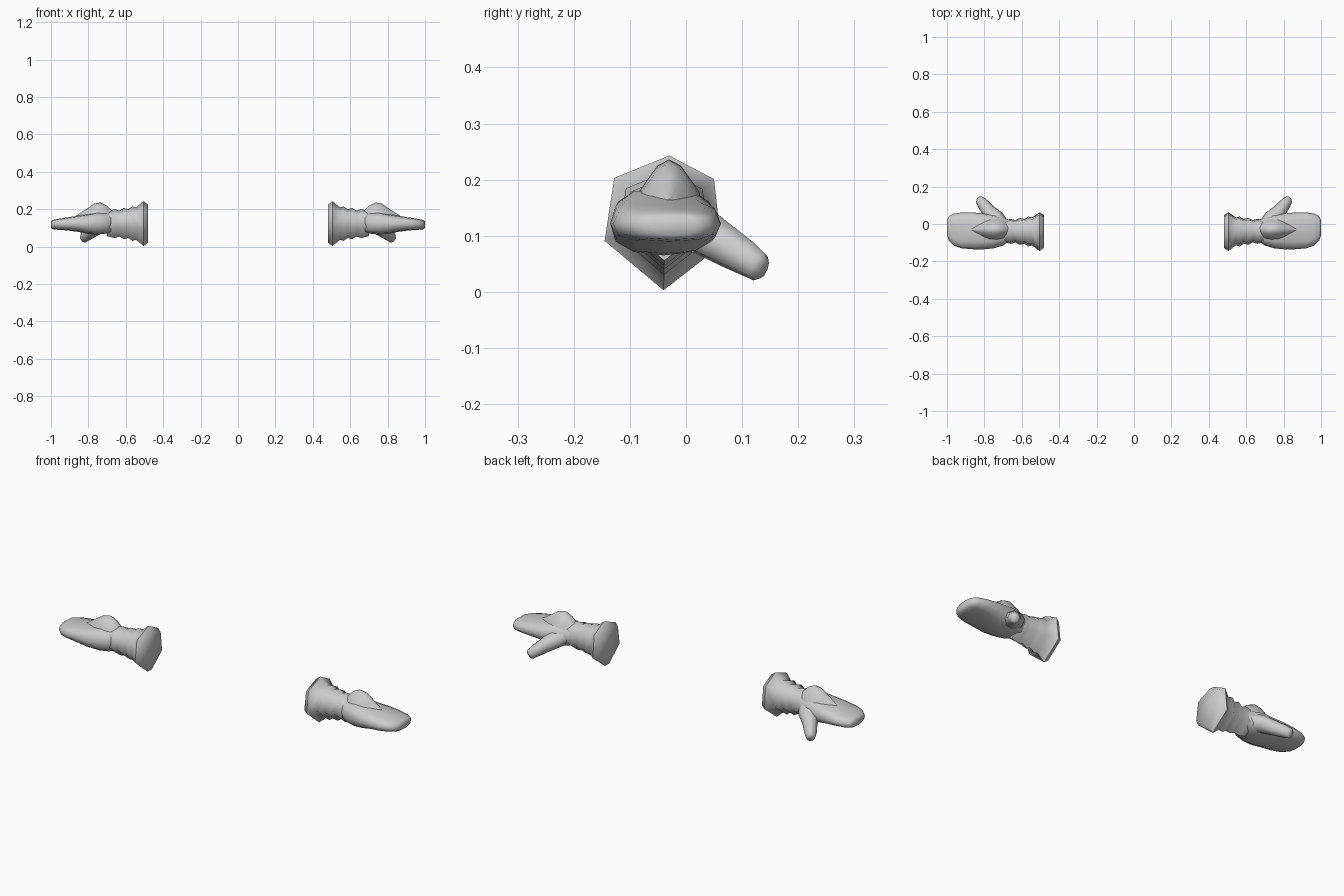
import bpy, bmesh, math
from mathutils import Vector

if "Cube" in bpy.data.objects:
    bpy.data.objects.remove(bpy.data.objects["Cube"])

fabric = bpy.data.materials.new("light_grey_fabric")
fabric.diffuse_color = (0.6, 0.6, 0.6, 1)
fabric.use_nodes = True
fabric.node_tree.nodes["Principled BSDF"].inputs["Base Color"].default_value = fabric.diffuse_color


def loft(name, rings, side):
    """Skin a closed tube through equal-sized rings, capped at both ends."""
    bm = bmesh.new()
    loops = [[bm.verts.new((p[0] * side, p[1], p[2])) for p in r] for r in rings]
    n = len(loops[0])
    for a, b in zip(loops, loops[1:]):
        for i in range(n):
            j = (i + 1) % n
            bm.faces.new((a[i], a[j], b[j], b[i]))
    bm.faces.new(loops[0])
    bm.faces.new(loops[-1])
    bmesh.ops.recalc_face_normals(bm, faces=bm.faces)
    me = bpy.data.meshes.new(name)
    bm.to_mesh(me)
    bm.free()
    me.materials.append(fabric)
    ob = bpy.data.objects.new(name, me)
    bpy.context.collection.objects.link(ob)
    bpy.ops.object.select_all(action='DESELECT')
    ob.select_set(True)
    bpy.context.view_layer.objects.active = ob
    bpy.ops.object.shade_smooth_by_angle(angle=math.radians(60))
    return ob


# Lopsided hexagon of the cuff, (y, z) around its centre
CY, CZ = -0.037, 0.123
HEX = [(0.007, 0.12), (0.087, 0.078), (0.1, -0.04),
       (-0.003, -0.12), (-0.108, -0.032), (-0.091, 0.08)]
# Pleats: x, scale
CUFF = [(0.48, 0.84), (0.505, 1.0), (0.545, 0.72), (0.565, 0.77), (0.585, 0.64),
        (0.61, 0.69), (0.635, 0.58), (0.66, 0.64), (0.70, 0.56)]


def oval(x, y0, y1, z0, z1, n=12, power=0.75):
    """Rounded-box ring across the hand."""
    ring = []
    for i in range(n):
        a = 2 * math.pi * i / n
        c, s = math.cos(a), math.sin(a)
        ring.append((x, (y0 + y1) / 2 + (y1 - y0) / 2 * math.copysign(abs(c) ** power, c),
                     (z0 + z1) / 2 + (z1 - z0) / 2 * math.copysign(abs(s) ** power, s)))
    return ring


# Hand: x, y range, z range
HAND = [(0.66, -0.085, 0.02, 0.08, 0.175), (0.70, -0.115, 0.035, 0.07, 0.18),
        (0.75, -0.13, 0.05, 0.065, 0.185), (0.80, -0.135, 0.055, 0.068, 0.175),
        (0.86, -0.135, 0.062, 0.08, 0.165), (0.92, -0.13, 0.062, 0.087, 0.155),
        (0.965, -0.115, 0.055, 0.09, 0.148), (0.99, -0.09, 0.042, 0.093, 0.142),
        (1.0, -0.06, 0.02, 0.10, 0.135)]

# Raised back-of-hand pad: x, half width, base z, top z
PAD = [(0.645, 0.012, 0.155, 0.172), (0.67, 0.04, 0.14, 0.19), (0.70, 0.062, 0.13, 0.218),
       (0.735, 0.07, 0.125, 0.236), (0.77, 0.067, 0.125, 0.229), (0.80, 0.056, 0.13, 0.208),
       (0.84, 0.034, 0.135, 0.182), (0.866, 0.012, 0.145, 0.166)]

# Thumb: centre, half width, half height
THUMB = [((0.72, -0.02, 0.125), 0.058, 0.045), ((0.75, 0.035, 0.105), 0.052, 0.042),
         ((0.782, 0.075, 0.08), 0.036, 0.037), ((0.808, 0.108, 0.06), 0.031, 0.032),
         ((0.824, 0.13, 0.045), 0.024, 0.027), ((0.828, 0.138, 0.04), 0.014, 0.018)]

for side, label in ((1, "right"), (-1, "left")):
    loft(label + "_cuff", [[(x, CY + y * s, CZ + z * s) for y, z in HEX] for x, s in CUFF], side)
    loft(label + "_mitten", [oval(*r) for r in HAND], side)
    loft(label + "_knuckle_pad",
         [[(x, -0.03 + w * k, z0 + (z1 - z0) * h) for k, h in
           ((-1, 0), (-0.75, 0.5), (-0.3, 0.9), (0, 1), (0.3, 0.9), (0.75, 0.5), (1, 0))]
          for x, w, z0, z1 in PAD], side)
    # Thumb rings lie square to the thumb's direction
    d = Vector((0.45, 0.72, -0.4)).normalized()
    u = d.cross(Vector((0, 0, 1))).normalized()
    v = u.cross(d)
    loft(label + "_thumb",
         [[Vector(c) + u * w * math.cos(i * math.pi / 4) + v * h * math.sin(i * math.pi / 4)
           for i in range(8)] for c, w, h in THUMB], side)
